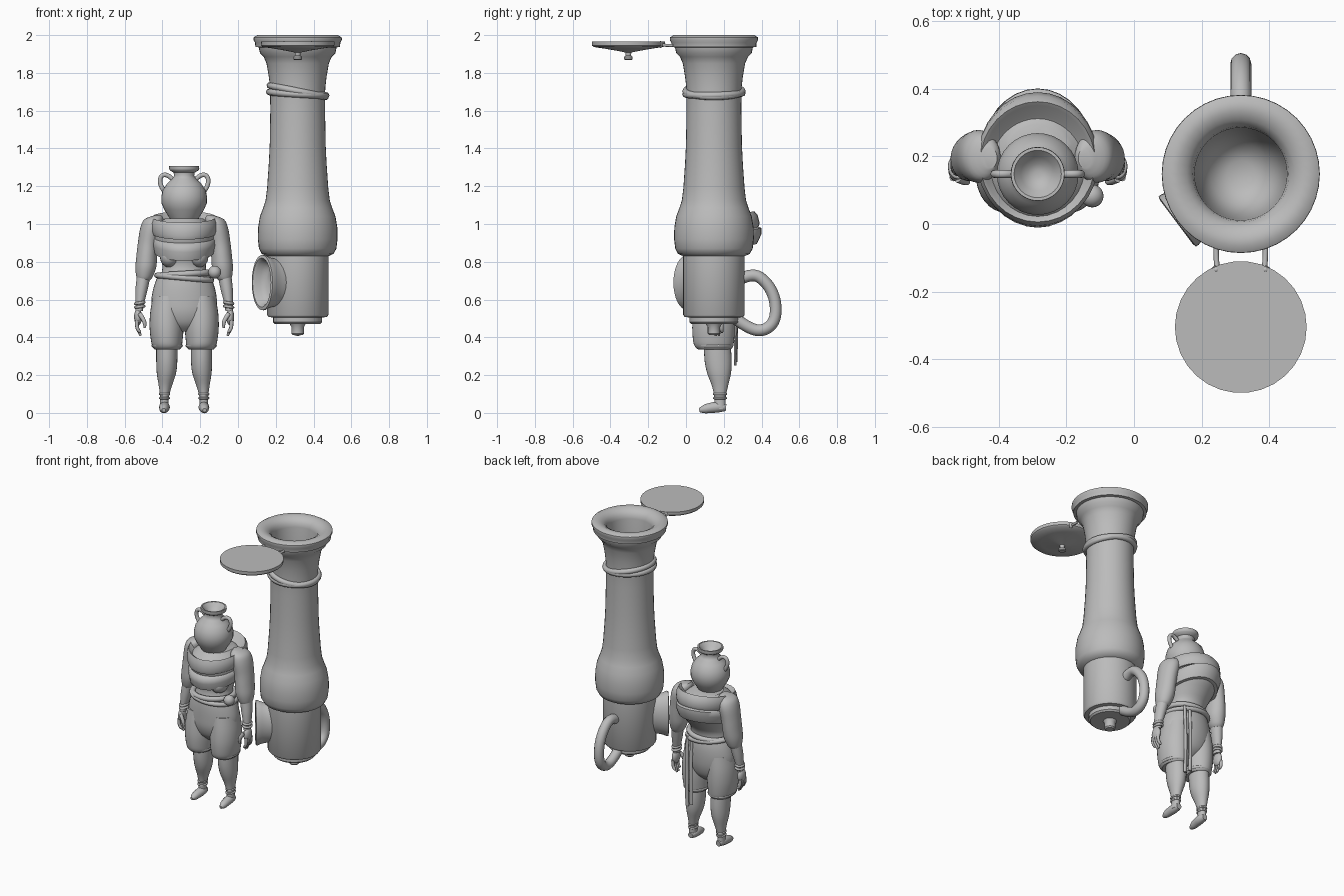
import bpy, bmesh, math
from mathutils import Matrix, Vector

clay = bpy.data.materials.new("clay grey")
clay.diffuse_color = (0.5, 0.5, 0.5, 1)
PX, CX, CY = 0.316, -0.285, 0.148     # vessel x, figure x, shared y


def finish(ob, angle=35):
    ob.data.materials.clear()
    ob.data.materials.append(clay)
    bpy.ops.object.select_all(action='DESELECT')
    ob.select_set(True)
    bpy.context.view_layer.objects.active = ob
    bpy.ops.object.shade_smooth_by_angle(angle=math.radians(angle))
    return ob


def loft(name, rows, steps=1, n=32, tilt=0.0, angle=35, closed=False):
    """Stack of ellipses (x, y, z, rx, ry), optionally spline-smoothed and tilted."""
    if steps > 1:
        out = []
        for i in range(len(rows) - 1):
            p = [rows[max(i - 1, 0)], rows[i], rows[i + 1], rows[min(i + 2, len(rows) - 1)]]
            for k in range(steps):
                t = k / steps
                out.append([0.5 * (2 * b + (c - a) * t + (2 * a - 5 * b + 4 * c - d) * t * t
                            + (3 * b - a - 3 * c + d) * t ** 3) for a, b, c, d in zip(*p)])
        rows = out + [rows[-1]]
    bm = bmesh.new()
    rings = []
    for x, y, z, rx, ry in rows:
        ring = []
        for k in range(n):
            a = 2 * math.pi * k / n
            ring.append(bm.verts.new((x + rx * math.cos(a), y + ry * math.sin(a),
                                      z + tilt * ry * math.sin(a))))
        rings.append(ring)
    pairs = list(zip(rings, rings[1:])) + ([(rings[-1], rings[0])] if closed else [])
    for r0, r1 in pairs:
        for k in range(n):
            j = (k + 1) % n
            bm.faces.new((r0[k], r0[j], r1[j], r1[k]))
    if not closed:
        bm.faces.new(rings[0])
        bm.faces.new(rings[-1])
    bmesh.ops.recalc_face_normals(bm, faces=bm.faces[:])
    me = bpy.data.meshes.new(name)
    bm.to_mesh(me)
    bm.free()
    ob = bpy.data.objects.new(name, me)
    bpy.context.collection.objects.link(ob)
    return finish(ob, angle)


def lathe(name, x, y, prof, **kw):
    return loft(name, [(x, y, z, r, r) for r, z in prof], **kw)


def tube(name, pts, radii, res=4):
    cu = bpy.data.curves.new(name, 'CURVE')
    cu.dimensions, cu.bevel_depth, cu.bevel_resolution = '3D', 1.0, res
    cu.use_fill_caps, cu.resolution_u = True, 6
    sp = cu.splines.new('NURBS')
    sp.points.add(len(pts) - 1)
    if isinstance(radii, float):
        radii = [radii] * len(pts)
    for q, p, r in zip(sp.points, pts, radii):
        q.co, q.radius = (*p, 1), r
    sp.order_u, sp.use_endpoint_u = 3, True
    ob = bpy.data.objects.new(name, cu)
    bpy.context.collection.objects.link(ob)
    bpy.ops.object.select_all(action='DESELECT')
    ob.select_set(True)
    bpy.context.view_layer.objects.active = ob
    bpy.ops.object.convert(target='MESH')
    return finish(bpy.context.view_layer.objects.active, 50)


def hoop(name, c, rx, ry, t, tilt_x=0.0, tilt_y=0.0):
    """Elliptical ring with round section, tilted about x and y."""
    rows = [(0, 0, t * math.sin(a), rx + t * math.cos(a), ry + t * math.cos(a))
            for a in [2 * math.pi * k / 8 for k in range(8)]]
    ob = loft(name, rows, closed=True, angle=60)
    ob.matrix_world = (Matrix.Translation(c) @ Matrix.Rotation(tilt_y, 4, 'Y')
                       @ Matrix.Rotation(tilt_x, 4, 'X'))
    return ob


def ball(name, c, r):
    bpy.ops.mesh.primitive_uv_sphere_add(segments=20, ring_count=12, location=c)
    ob = bpy.context.object
    ob.name, ob.scale = name, r
    return finish(ob, 60)


# ---- tall vessel ----
lathe("vessel_body", PX, CY, [
    (.12, .47), (.13, .48), (.13, .505), (.155, .508), (.163, .52), (.163, .83), (.19, .842),
    (.205, .87), (.211, .92), (.21, .98), (.2, 1.04), (.183, 1.085), (.17, 1.125), (.162, 1.19),
    (.153, 1.32), (.148, 1.42), (.145, 1.6), (.146, 1.72), (.153, 1.78), (.165, 1.85),
    (.18, 1.885), (.2, 1.905), (.206, 1.935), (.224, 1.938), (.226, 1.96), (.234, 1.975),
    (.233, 1.988), (.213, 2.0), (.185, 1.998), (.16, 1.985), (.142, 1.965), (.137, 1.94),
    (.133, 1.85), (.12, 1.75), (.09, 1.67), (.04, 1.64)], n=40, angle=40)
lathe("vessel_bottom_knob", PX, CY, [(.026, .412), (.033, .42), (.033, .455), (.045, .475)], n=16)
hoop("upper_neck_cord", (PX, CY, 1.703), .15, .15, .018, 0, .2)
hoop("lower_neck_cord", (PX, CY, 1.69), .15, .15, .018, .02, .06)
tube("vessel_handle", [(PX, y, z) for y, z in [(.27, .70), (.35, .745), (.43, .69), (.475, .60),
     (.475, .49), (.42, .435), (.34, .44), (.26, .50)]], .031)

# oval side spout with flared hollow mouth
spout = loft("side_spout", [(0, 0, z, rx, ry) for z, rx, ry in [
    (.08, .09, .135), (.16, .083, .128), (.2, .086, .136), (.225, .093, .147), (.235, .092, .146),
    (.238, .08, .13), (.225, .07, .118), (.2, .062, .108), (.176, .04, .08)]], angle=50)
d = Vector((-.80, -.60, 0)).normalized()
up = Vector((0, 0, 1))
spout.matrix_world = Matrix.Translation((PX, CY, .69)) @ Matrix((up.cross(d), up, d)).transposed().to_4x4()

# open lid and its hinges
lathe("lid", PX, -.305, [(.017, 1.868), (.023, 1.873), (.023, 1.885), (.014, 1.892), (.016, 1.908),
      (.06, 1.917), (.13, 1.929), (.185, 1.937), (.194, 1.945), (.195, 1.966)], n=30)
for s in (-1, 1):
    x = PX + s * .073
    tube("hinge_arm", [(x, -.07, 1.945), (x, -.11, 1.945), (x - s * .004, -.14, 1.95)], .008, 2)
    ball("hinge_pin", (x, -.135, 1.95), (.014, .012, .018))

# ---- figure: jar head ----
lathe("jar_head", CX, CY, [
    (.06, 1.0), (.08, 1.035), (.105, 1.075), (.12, 1.11), (.121, 1.145), (.113, 1.18), (.09, 1.215),
    (.063, 1.24), (.053, 1.255), (.056, 1.272), (.076, 1.284), (.08, 1.293), (.079, 1.308),
    (.07, 1.308), (.05, 1.285), (.03, 1.265), (.01, 1.26)], angle=45)

# torso, shawl and chest band
loft("torso", [(CX, .15, .66, .14, .115), (CX, .155, .72, .125, .105), (CX, .165, .78, .115, .105),
     (CX, .178, .84, .135, .135), (CX, .188, .91, .16, .18), (CX, .19, .98, .155, .175),
     (CX, .185, 1.03, .1, .11)], steps=4)
loft("shawl", [(CX, .165, .975, .1, .1), (CX, .175, 1.0, .14, .145), (CX, .183, 1.03, .16, .168),
     (CX, .184, 1.037, .17, .178), (CX, .187, 1.015, .18, .192), (CX, .19, .97, .178, .2),
     (CX, .19, .95, .17, .193), (CX, .19, .945, .12, .13)], tilt=.17, angle=50)
loft("chest_band", [(CX, .19, .85, .13, .14), (CX, .19, .85, .158, .185), (CX, .195, .9, .17, .206),
     (CX, .195, .93, .167, .205), (CX, .195, .945, .15, .18)], tilt=.24, angle=50)
for s in (-1, 1):
    ball("chest_fold", (CX + s * .078, .1, .825), (.05, .065, .055))

# waist sash with knot and hanging tails
hoop("sash_upper", (CX, .152, .735), .135, .115, .017, 0, -.06)
hoop("sash_lower", (CX, .152, .715), .145, .12, .015, 0, .09)
ball("sash_knot", (-.124, .083, .745), (.034, .034, .034))
for x, z, y in ((.06, .27, .255), (.095, .25, .25)):
    loft("sash_tail", [(CX + x, y + .01, z, .013, .007), (CX + x, y + .014, .5, .012, .008),
         (CX + x, y + .005, .72, .01, .009)], steps=4, n=8, angle=60)

# ---- baggy trousers ----
loft("trouser_hips", [(CX, .15, .43, .05, .05), (CX, .15, .47, .13, .09), (CX, .15, .53, .165, .112),
     (CX, .152, .6, .173, .118), (CX, .152, .67, .16, .117), (CX, .15, .73, .138, .108)], steps=4)

for s in (-1, 1):
    def off(rows):
        return [(CX + s * o, y, z, a, b) for o, y, z, a, b in rows]

    loft("trouser_leg", off([(.09, .15, .335, .065, .085), (.09, .148, .35, .077, .1),
         (.092, .146, .38, .083, .108), (.093, .146, .45, .09, .113), (.092, .148, .53, .088, .11),
         (.085, .15, .62, .08, .1)]), steps=4)
    hoop("trouser_cuff", (CX + s * .09, .15, .355), .074, .092, .009)
    loft("calf", off([(.105, .18, .02, .024, .03), (.104, .18, .08, .023, .03),
         (.1, .18, .14, .034, .042), (.094, .175, .21, .051, .063), (.092, .17, .28, .056, .072),
         (.092, .165, .37, .056, .07)]), steps=4, n=24)
    for z in (.078, .1):
        hoop("ankle_ring", (CX + s * .104, .18, z), .024, .032, .006)
    tube("foot", [(CX + s * .103, .212, .028), (CX + s * .103, .175, .032), (CX + s * .106, .125, .026),
         (CX + s * .108, .09, .018), (CX + s * .108, .07, .014)], [.018, .03, .027, .022, .01])

    # arm with puffed upper part, bracelets and hand
    loft("upper_arm", off([(.14, .195, 1.045, .02, .03), (.16, .197, 1.025, .05, .065),
         (.174, .2, .98, .058, .078), (.19, .2, .9, .055, .072), (.198, .197, .83, .055, .07),
         (.203, .193, .77, .055, .065), (.21, .19, .72, .043, .05), (.213, .188, .7, .03, .036)]), steps=4)
    loft("forearm", off([(.238, .165, .54, .02, .027), (.235, .17, .58, .023, .029),
         (.226, .178, .65, .032, .037), (.215, .187, .72, .036, .042)]), steps=4, n=20)
    for z in (.562, .582):
        hoop("bracelet", (CX + s * .235, .17, z), .023, .03, .008, 0, s * .15)
    ball("palm", (CX + s * .244, .163, .508), (.021, .036, .045))
    for k in range(4):
        y = .137 + k * .017
        tip = .408 + (.02 if k in (0, 3) else 0)
        tube("finger", [(CX + s * .25, y, .49), (CX + s * .252, y, .455), (CX + s * .238, y + .002, .43),
             (CX + s * .23, y + .004, tip)], [.011, .01, .009, .006], 2)
    tube("thumb", [(CX + s * .236, .135, .525), (CX + s * .214, .125, .495), (CX + s * .207, .125, .465),
         (CX + s * .21, .127, .45)], [.013, .012, .01, .006], 2)

    # jar ear handle
    tube("jar_handle", [(CX + s * o, CY, z) for o, z in [(.06, 1.235), (.085, 1.262), (.125, 1.258),
         (.13, 1.205), (.1, 1.165)]], .012)
